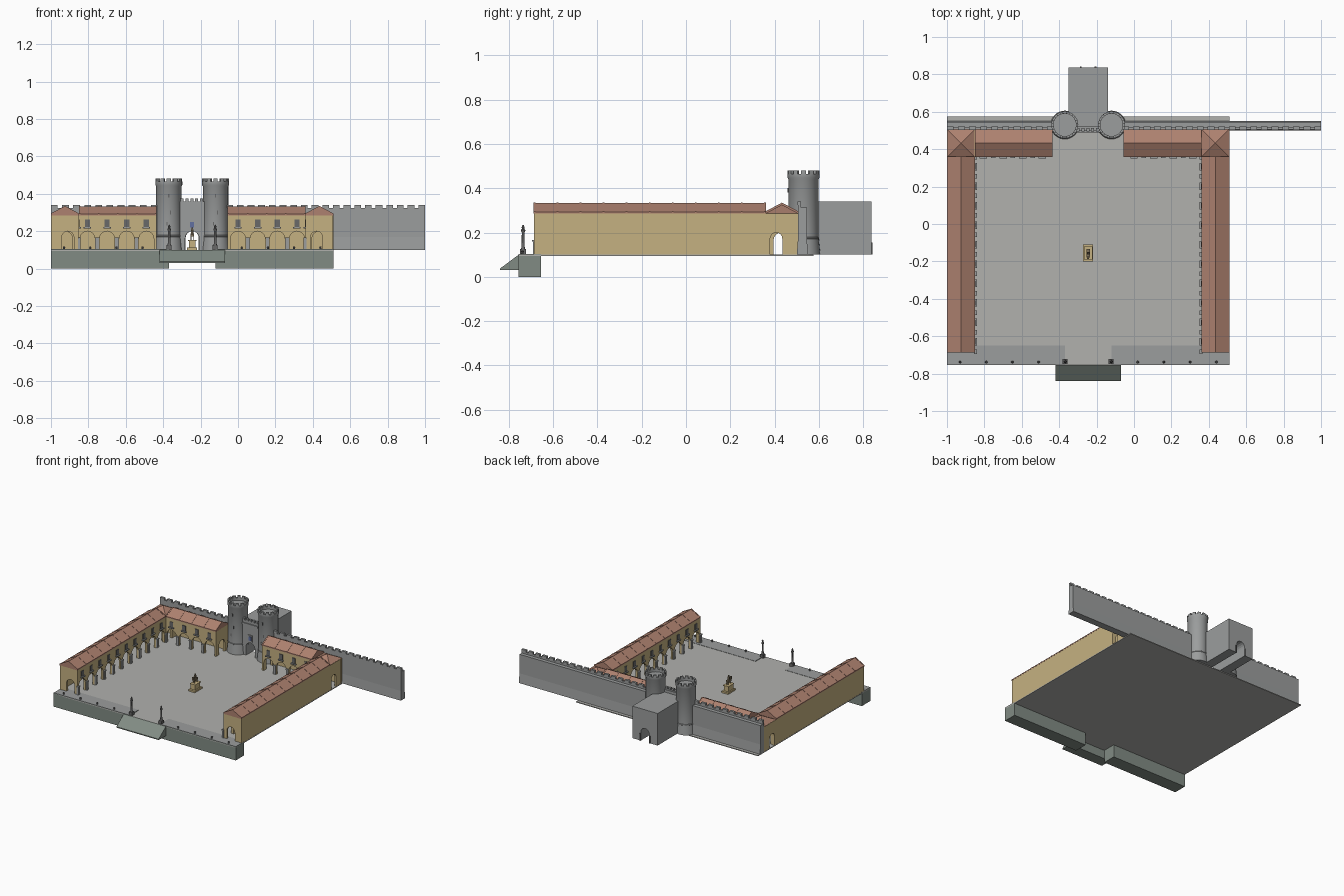
import bpy, bmesh, math
from mathutils import Matrix, Vector

if "Cube" in bpy.data.objects:
    bpy.data.objects.remove(bpy.data.objects["Cube"])


def material(name, r, g, b):
    m = bpy.data.materials.new(name)
    m.diffuse_color = (r, g, b, 1)
    m.use_nodes = True
    m.node_tree.nodes["Principled BSDF"].inputs["Base Color"].default_value = m.diffuse_color
    return m


STONE = material("stone", 0.33, 0.34, 0.34)
DARK = material("dark_stone", 0.14, 0.14, 0.14)
OCHRE = material("ochre_plaster", 0.56, 0.44, 0.22)
TILE = material("roof_tile", 0.42, 0.22, 0.16)
PAVING = material("paving", 0.44, 0.44, 0.42)
QUAY = material("quay_stone", 0.22, 0.26, 0.23)
BLUE = material("blue", 0.12, 0.16, 0.35)
BRONZE = material("bronze", 0.2, 0.16, 0.1)
CX = -0.245      # symmetry line of the square
G = 0.1          # square level


def finish(name, bm, mat, smooth=False):
    bmesh.ops.recalc_face_normals(bm, faces=bm.faces[:])
    me = bpy.data.meshes.new(name)
    bm.to_mesh(me)
    bm.free()
    ob = bpy.data.objects.new(name, me)
    bpy.context.collection.objects.link(ob)
    me.materials.append(mat)
    if smooth:
        bpy.ops.object.select_all(action='DESELECT')
        ob.select_set(True)
        bpy.context.view_layer.objects.active = ob
        bpy.ops.object.shade_smooth_by_angle(angle=math.radians(35))
    return ob


def boxes(name, spans, mat):
    """Each span is (x0, x1, y0, y1, z0, z1)."""
    bm = bmesh.new()
    for x0, x1, y0, y1, z0, z1 in spans:
        m = Matrix.Translation(((x0 + x1) / 2, (y0 + y1) / 2, (z0 + z1) / 2))
        bmesh.ops.create_cube(bm, size=1, matrix=m @ Matrix.Diagonal((abs(x1 - x0), abs(y1 - y0), abs(z1 - z0), 1)))
    return finish(name, bm, mat)


def prism(name, pts, axis, ranges, mat):
    """Extrude a (u, z) outline along x or y, once per range."""
    bm = bmesh.new()
    for a, b in ranges:
        f = bm.faces.new([bm.verts.new((a, u, z) if axis == 'x' else (u, a, z)) for u, z in pts])
        ext = bmesh.ops.extrude_face_region(bm, geom=[f], use_keep_orig=True)
        move = Vector((b - a, 0, 0)) if axis == 'x' else Vector((0, b - a, 0))
        bmesh.ops.translate(bm, vec=move, verts=[v for v in ext['geom'] if isinstance(v, bmesh.types.BMVert)])
    return finish(name, bm, mat)


def arched(u0, u1, z1, centres, w=0.08, top=0.2):
    """Outline of a wall with round-headed openings along its foot."""
    pts = [(u0, z1), (u0, G)]
    for c in sorted(centres):
        pts.append((c - w / 2, G))
        for i in range(9):
            a = math.pi * (1 - i / 8)
            pts.append((c + w / 2 * math.cos(a), top - w / 2 + w / 2 * math.sin(a)))
        pts.append((c + w / 2, G))
    return pts + [(u1, G), (u1, z1)]


def lathe(name, profile, centres, mat, n=24):
    bm = bmesh.new()
    for cx, cy in centres:
        rings = [[bm.verts.new((cx + r * math.cos(2 * math.pi * i / n), cy + r * math.sin(2 * math.pi * i / n), z))
                  for i in range(n)] for r, z in profile]
        for a, b in zip(rings, rings[1:]):
            for i in range(n):
                bm.faces.new((a[i], a[(i + 1) % n], b[(i + 1) % n], b[i]))
        bm.faces.new(rings[0])
        bm.faces.new(rings[-1])
    return finish(name, bm, mat, True)


# Square, quay and ramped landing
boxes("square_paving", [(-1, 0.51, -0.755, 0.575, 0.094, G)], PAVING)
boxes("quay", [(-1, -0.37, -0.755, -0.655, 0, 0.102), (-0.12, 0.51, -0.755, -0.655, 0, 0.102)], QUAY)
boxes("quay_top", [(-1, -0.37, -0.755, -0.65, 0.102, 0.104), (-0.12, 0.51, -0.755, -0.65, 0.102, 0.104)], STONE)
prism("landing_ramp", [(-0.84, 0.03), (-0.755, 0.03), (-0.755, 0.1), (-0.84, 0.037)], 'x', [(-0.42, -0.07)], QUAY)
lathe("bollards", [(0.006, G), (0.005, 0.112), (0.007, 0.114), (0.004, 0.119)],
      [(CX + s * (0.265 + 0.14 * i), -0.738) for s in (-1, 1) for i in range(4)], DARK, 8)

# Landing columns
posts = [(CX + s * 0.123, -0.735) for s in (-1, 1)]
boxes("column_base", [(x - 0.013, x + 0.013, y - 0.013, y + 0.013, G, 0.125) for x, y in posts], DARK)
lathe("landing_column", [(0.01, 0.125), (0.007, 0.135), (0.006, 0.2), (0.01, 0.207), (0.01, 0.212),
                         (0.005, 0.216), (0.007, 0.224), (0.002, 0.235)], posts, DARK, 12)

# Monument with rider figure
boxes("monument_base", [(CX - 0.027, CX + 0.027, -0.2, -0.11, G, 0.112),
                        (CX - 0.018, CX + 0.018, -0.185, -0.125, 0.112, 0.148),
                        (CX - 0.022, CX + 0.022, -0.19, -0.12, 0.148, 0.154)], OCHRE)
boxes("statue_legs", [(CX + s * 0.006 - 0.002, CX + s * 0.006 + 0.002, y, y + 0.005, 0.154, 0.175)
                      for s in (-1, 1) for y in (-0.174, -0.144)], BRONZE)
boxes("statue_body", [(CX - 0.009, CX + 0.009, -0.178, -0.135, 0.172, 0.187),
                      (CX - 0.005, CX + 0.005, -0.187, -0.174, 0.182, 0.203),
                      (CX - 0.007, CX + 0.007, -0.162, -0.15, 0.187, 0.21),
                      (CX - 0.004, CX + 0.004, -0.16, -0.152, 0.21, 0.22)], BRONZE)

# Gabled roof outline centred on c
def gable(c, half=0.075, lift=0.0):
    return [(c - half, 0.285), (c + half, 0.285), (c + half, 0.293 + lift), (c, 0.333 + lift), (c - half, 0.293 + lift)]


# Arcaded buildings, mirrored about the square's centre line
side_c = [-0.63 + 0.104 * i for i in range(10)]
for s, side in ((-1, "left"), (1, "right")):
    X = lambda d: CX + s * d
    lo, hi = sorted((X(0.605), X(0.755)))
    n0, n1 = sorted((X(0.19), X(0.605)))
    mid = X(0.68)
    north_c = [X(0.245 + 0.105 * i) for i in range(4)]
    # side wing walls
    prism(side + "_outer_wall", arched(-0.685, 0.505, 0.287, [0.407], 0.055), 'x', [(X(0.754), X(0.74))], OCHRE)
    prism(side + "_arcade", arched(-0.685, 0.36, 0.287, side_c), 'x', [(X(0.606), X(0.622))], OCHRE)
    prism(side + "_end_wall", arched(lo + 0.001, hi - 0.001, 0.287, [mid - 0.015 if s > 0 else mid + 0.015], 0.066),
          'y', [(-0.685, -0.67)], OCHRE)
    prism(side + "_corner_arch", arched(lo + 0.015, hi - 0.015, 0.287, [mid], 0.08), 'y', [(0.36, 0.375)], OCHRE)
    prism(side + "_corner_side_arch", arched(0.36, 0.5, 0.287, [0.407], 0.055), 'x', [(X(0.606), X(0.622))], OCHRE)
    # north range
    prism(side + "_north_arcade", arched(n0, n1, 0.287, north_c), 'y', [(0.362, 0.378)], OCHRE)
    boxes(side + "_north_back_wall", [(min(n0, lo), max(n1, hi), 0.49, 0.505, G, 0.287)], OCHRE)
    prism(side + "_north_end_wall", arched(0.362, 0.5, 0.287, [0.43], 0.07), 'x', [(X(0.19), X(0.204))], OCHRE)
    # piers, windows and sills
    edge = [c - 0.052 for c in side_c] + [side_c[-1] + 0.052]
    nedge = [X(0.1925 + 0.105 * i) for i in range(1, 4)]
    boxes(side + "_piers", [(X(0.596), X(0.61), y - 0.009, y + 0.009, G, 0.163) for y in edge] +
          [(x - 0.009, x + 0.009, 0.355, 0.366, G, 0.163) for x in nedge], STONE)
    boxes(side + "_pier_caps", [(X(0.594), X(0.61), y - 0.012, y + 0.012, 0.16, 0.167) for y in edge] +
          [(x - 0.012, x + 0.012, 0.353, 0.366, 0.16, 0.167) for x in nedge], STONE)
    boxes(side + "_windows", [(X(0.602), X(0.61), y - 0.014, y + 0.014, 0.222, 0.262) for y in side_c] +
          [(x - 0.014, x + 0.014, 0.358, 0.366, 0.222, 0.262) for x in north_c], DARK)
    boxes(side + "_balconies", [(X(0.594), X(0.61), y - 0.02, y + 0.02, 0.214, 0.222) for y in side_c] +
          [(x - 0.02, x + 0.02, 0.35, 0.366, 0.214, 0.222) for x in north_c], STONE)
    # roofs with tile ribs
    prism(side + "_wing_roof", gable(mid), 'y', [(-0.688, 0.36)], TILE)
    prism(side + "_wing_roof_ribs", gable(mid, lift=0.002), 'y', [(-0.688 + 0.104 * i, -0.68 + 0.104 * i) for i in range(11)], TILE)
    prism(side + "_north_roof", gable(0.433), 'x', [(n0, n1)], TILE)
    prism(side + "_north_roof_ribs", gable(0.433, lift=0.002), 'x',
          [(n0 + t, n0 + t + 0.008) for t in (0, 0.102, 0.204, 0.306, 0.407)], TILE)
    bm = bmesh.new()
    m = Matrix.Translation((mid, 0.433, 0.306)) @ Matrix.Rotation(math.pi / 4, 4, 'Z')
    bmesh.ops.create_cone(bm, cap_ends=True, segments=4, radius1=0.075 * math.sqrt(2), radius2=0, depth=0.04, matrix=m)
    if abs(min(v.co.x for v in bm.verts) - (mid - 0.075)) > 0.01:
        bmesh.ops.rotate(bm, cent=(mid, 0.433, 0), matrix=Matrix.Rotation(math.pi / 4, 3, 'Z'), verts=bm.verts[:])
    finish(side + "_corner_roof", bm, TILE)

# Battlemented curtain wall with sloping foot, walk and parapet
runs = [(-1, -0.37), (-0.12, 1)]
prism("curtain_wall", [(0.5, G), (0.552, G), (0.545, 0.17), (0.545, 0.312), (0.518, 0.312), (0.518, 0.325),
                       (0.505, 0.325), (0.505, 0.17)], 'x', runs, STONE)
merlons = []
for a, b in runs:
    k = round((b - a) / 0.056)
    step = (b - a - 0.036) / (k - 1)
    merlons += [(a + i * step, a + i * step + 0.036, 0.503, 0.52, 0.325, 0.341) for i in range(k)]
boxes("wall_merlons", merlons, STONE)

# Round gate towers
towers = [(CX + s * 0.125, 0.53) for s in (-1, 1)]
lathe("gate_towers", [(0.076, G), (0.069, 0.17), (0.071, 0.172), (0.071, 0.177), (0.068, 0.179), (0.068, 0.44), (0.072, 0.447),
                      (0.072, 0.465), (0.06, 0.465), (0.06, 0.447)], towers, STONE, 32)
bm = bmesh.new()
for cx, cy in towers:
    for i in range(12):
        m = (Matrix.Translation((cx, cy, 0.4725)) @ Matrix.Rotation(math.tau * i / 12, 4, 'Z')
             @ Matrix.Translation((0.0655, 0, 0)) @ Matrix.Diagonal((0.012, 0.022, 0.016, 1)))
        bmesh.ops.create_cube(bm, size=1, matrix=m)
finish("tower_merlons", bm, STONE)
boxes("tower_slits", [(x + d - 0.003, x + d + 0.003, 0.459, 0.475, z, z + 0.02)
                      for x, _ in towers for d, z in ((0, 0.38), (0.01, 0.29), (-0.01, 0.23))], DARK)

# Gatehouse block with vaulted passage, and its battlemented front
prism("gatehouse", arched(-0.35, -0.14, 0.34, [CX], 0.07), 'y', [(0.52, 0.836)], STONE)
prism("gate_front", arched(-0.32, -0.17, 0.36, [CX], 0.075), 'y', [(0.497, 0.525)], STONE)
boxes("gate_merlons", [(CX - 0.062 + 0.026 * i, CX - 0.046 + 0.026 * i, 0.495, 0.512, 0.36, 0.375) for i in range(5)], STONE)
boxes("gate_machicolation", [(-0.31, -0.18, 0.49, 0.5, 0.33, 0.342)], STONE)
boxes("gate_panel", [(CX - 0.018, CX + 0.018, 0.492, 0.498, 0.212, 0.26)], STONE)
boxes("gate_panel_inset", [(CX - 0.011, CX + 0.011, 0.489, 0.493, 0.22, 0.25)], BLUE)
boxes("rear_gate_jambs", [(CX + s * 0.035, CX + s * 0.044, 0.83, 0.841, G, 0.155) for s in (-1, 1)], DARK)
